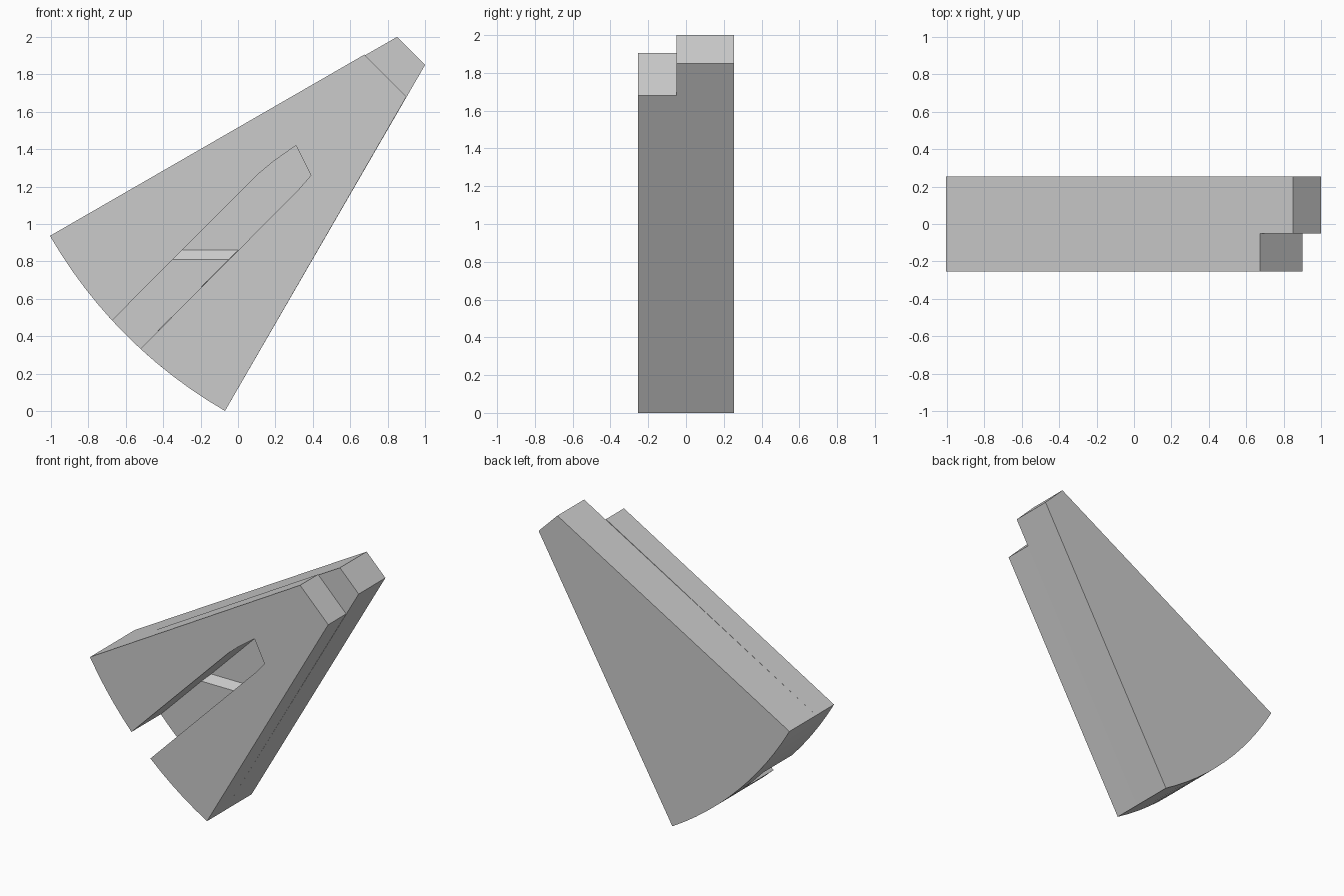
import bpy, bmesh, math

if "Cube" in bpy.data.objects:
    bpy.data.objects.remove(bpy.data.objects["Cube"])

APEX_X, APEX_Z, RADIUS = 1.209, 2.215, 2.557


def arc(a0, a1, n):
    """Points on the curved outer rim, angles in degrees about the wedge apex."""
    out = []
    for i in range(n + 1):
        a = math.radians(a0 + (a1 - a0) * i / n)
        out.append((APEX_X + RADIUS * math.cos(a), APEX_Z + RADIUS * math.sin(a)))
    return out


def prism(name, front, y0, y1, back=None):
    """Solid between a front XZ profile at y0 and a back profile at y1."""
    bm = bmesh.new()
    f = [bm.verts.new((x, y0, z)) for x, z in front]
    b = [bm.verts.new((x, y1, z)) for x, z in (back or front)]
    bm.faces.new(f)
    bm.faces.new(b[::-1])
    n = len(f)
    for i in range(n):
        j = (i + 1) % n
        bm.faces.new((f[i], b[i], b[j], f[j]))
    bmesh.ops.recalc_face_normals(bm, faces=bm.faces)
    me = bpy.data.meshes.new(name)
    bm.to_mesh(me)
    bm.free()
    ob = bpy.data.objects.new(name, me)
    bpy.context.collection.objects.link(ob)
    return ob


# Shared profile pieces
tip_long = [(1.0, 1.85), (0.85, 2.0)]
tip_short = [(0.90, 1.68), (0.675, 1.905)]
slot = [(0.10, 1.26), (0.19, 1.335), (0.31, 1.42), (0.39, 1.26), (0.32, 1.18)]
rim_left = arc(210, 222.6, 5)
rim_right = arc(227.4, 240, 5)
slotted_rim = rim_left + slot + rim_right

# Solid back plate, whose face is the slot floor
prism("back_plate", arc(210, 240, 12) + tip_long, 0.12, 0.255)

# Slotted middle plate with the long tip
prism("middle_plate", slotted_rim + tip_long, -0.05, 0.12)

# Slotted front plate with the shorter tip
prism("front_plate", slotted_rim + tip_short, -0.255, -0.05)

# Raised outer part of the slot floor with a sloped end
mouth = arc(222.6, 227.4, 2)
prism("slot_floor_step",
      mouth + [(-0.05, 0.81), (-0.35, 0.81)], 0.08, 0.12,
      mouth + [(0.0, 0.86), (-0.30, 0.86)])
